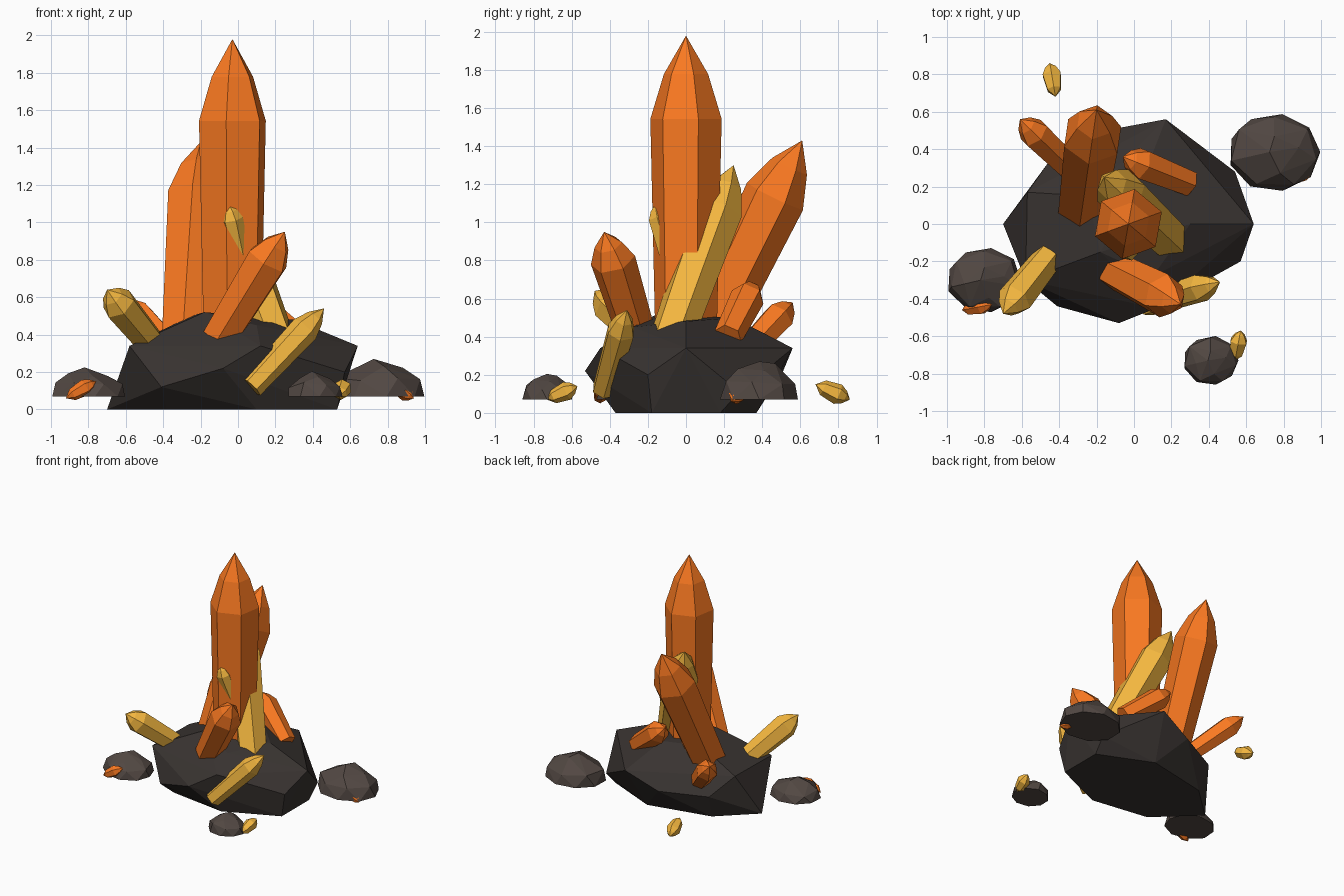
import bpy, bmesh, math, random
from mathutils import Vector

if "Cube" in bpy.data.objects:
    bpy.data.objects.remove(bpy.data.objects["Cube"])

random.seed(4)

def material(name, rgb):
    m = bpy.data.materials.new(name)
    m.diffuse_color = (*rgb, 1)
    m.use_nodes = True
    m.node_tree.nodes["Principled BSDF"].inputs["Base Color"].default_value = m.diffuse_color
    return m

ORANGE = material("orange", (0.95, 0.19, 0.015))
YELLOW = material("yellow", (0.9, 0.47, 0.05))
DARK = material("dark_stone", (0.04, 0.033, 0.03))
STONE = material("stone", (0.085, 0.065, 0.056))

def finish(name, bm, mat):
    bmesh.ops.recalc_face_normals(bm, faces=bm.faces)
    me = bpy.data.meshes.new(name)
    bm.to_mesh(me)
    bm.free()
    me.materials.append(mat)
    ob = bpy.data.objects.new(name, me)
    bpy.context.collection.objects.link(ob)

def hull(name, pts, mat):
    bm = bmesh.new()
    for p in pts:
        bm.verts.new(p)
    res = bmesh.ops.convex_hull(bm, input=bm.verts)
    loose = {v for v in res["geom_interior"] if isinstance(v, bmesh.types.BMVert)}
    bmesh.ops.delete(bm, geom=list(loose), context='VERTS')
    bmesh.ops.dissolve_limit(bm, angle_limit=math.radians(4), verts=bm.verts, edges=bm.edges)
    finish(name, bm, mat)

# (fraction along axis, radius factor) for long crystals and loose shards
CRYSTAL = [(0, 0.85), (0.74, 1), (0.88, 0.62), (1, 0)]
SHARD = [(0, 0), (0.22, 0.75), (0.65, 1), (0.85, 0.62), (1, 0)]

def crystal(name, base, tip, r, mat, profile=CRYSTAL, turn=90):
    base, tip = Vector(base), Vector(tip)
    quat = (tip - base).to_track_quat('Z', 'Y')
    bm = bmesh.new()
    rings = []
    for t, k in profile:
        c = base.lerp(tip, t)
        n = 6 if k else 1
        rings.append([bm.verts.new(c + quat @ Vector((
            r * k * math.cos(math.radians(turn + 60 * i)),
            r * k * math.sin(math.radians(turn + 60 * i)), 0))) for i in range(n)])
    for a, b in zip(rings, rings[1:]):
        for i in range(6):
            j = (i + 1) % 6
            if len(a) == 1:
                bm.faces.new((a[0], b[j], b[i]))
            elif len(b) == 1:
                bm.faces.new((a[i], a[j], b[0]))
            else:
                bm.faces.new((a[i], a[j], b[j], b[i]))
    if len(rings[0]) == 6:
        bm.faces.new(rings[0][::-1])
    finish(name, bm, mat)

# Large base rock
hull("base_rock", [
    (-0.70, 0, 0), (-0.38, -0.3, 0), (0.1, -0.37, 0), (0.53, -0.18, 0),
    (0.53, 0.18, 0), (0.1, 0.37, 0), (-0.42, 0.26, 0),
    (-0.41, -0.44, 0.12), (-0.08, -0.53, 0.22), (0.57, -0.2, 0.2),
    (0.54, 0.28, 0.11), (-0.1, 0.51, 0.22), (-0.45, 0.34, 0.2),
    (-0.58, -0.3, 0.34), (-0.57, 0.17, 0.34), (0.12, -0.45, 0.34),
    (0.64, 0, 0.34), (0.17, 0.56, 0.34),
    (-0.18, -0.15, 0.52), (0.3, 0, 0.48), (0.05, 0.25, 0.5),
    (-0.25, 0.15, 0.5), (0.1, -0.28, 0.45)], DARK)

# Crystals growing from the base
crystal("main_crystal", (-0.03, 0, 0.3), (-0.03, 0, 1.98), 0.19, ORANGE, turn=80)
crystal("rear_crystal", (-0.28, 0.06, 0.3), (-0.2, 0.61, 1.43), 0.165, ORANGE)
crystal("front_crystal", (-0.1, -0.25, 0.38), (0.25, -0.43, 0.95), 0.12, ORANGE, turn=80)
crystal("tall_yellow_crystal", (0.19, -0.08, 0.38), (-0.16, 0.25, 1.3), 0.137, YELLOW)
crystal("left_yellow_crystal", (-0.46, -0.18, 0.35), (-0.7, -0.48, 0.64), 0.095, YELLOW, turn=75)
crystal("front_yellow_crystal", (0.07, -0.43, 0.12), (0.46, -0.31, 0.54), 0.078, YELLOW, turn=75)
crystal("rear_left_crystal", (-0.32, 0.28, 0.28), (-0.61, 0.56, 0.58), 0.085, ORANGE)
crystal("rear_right_crystal", (0.29, 0.22, 0.4), (-0.06, 0.36, 0.68), 0.09, ORANGE)
crystal("small_yellow_crystal", (0.02, -0.08, 0.79), (-0.05, -0.16, 1.1), 0.06, YELLOW)

# Loose shards on the ground
for name, a, b, r, mat in [
    ("rear_shard", (-0.42, 0.68, 0.15), (-0.45, 0.86, 0.07), 0.055, YELLOW),
    ("left_shard", (-0.92, -0.46, 0.06), (-0.76, -0.43, 0.15), 0.045, ORANGE),
    ("right_shard", (0.82, 0.29, 0.13), (0.94, 0.25, 0.06), 0.042, ORANGE),
    ("front_shard", (0.54, -0.73, 0.07), (0.57, -0.57, 0.14), 0.05, YELLOW),
]:
    crystal(name, a, b, r, mat, SHARD)

# Small flat-bottomed rocks: jittered rings wrapped in a hull
def small_rock(name, cx, cy, rx, ry, top):
    pts = [(cx - 0.1 * rx, cy, top), (cx, cy + 0.4 * ry, top - 0.01)]
    h = top - 0.07
    for n, k, z in ((9, 1, 0.07), (7, 0.93, 0.07 + 0.45 * h), (4, 0.55, 0.07 + 0.75 * h)):
        for i in range(n):
            a = 2 * math.pi * i / n + (k - 1) * 3
            j = k * random.uniform(0.97, 1.03)
            pts.append((cx + rx * j * math.cos(a), cy + ry * j * math.sin(a),
                        z + (random.uniform(-0.015, 0.015) if k < 1 else 0)))
    hull(name, pts, STONE)

small_rock("right_rock", 0.75, 0.385, 0.25, 0.207, 0.27)
small_rock("left_rock", -0.8, -0.3, 0.2, 0.17, 0.225)
small_rock("front_rock", 0.41, -0.73, 0.15, 0.13, 0.205)
